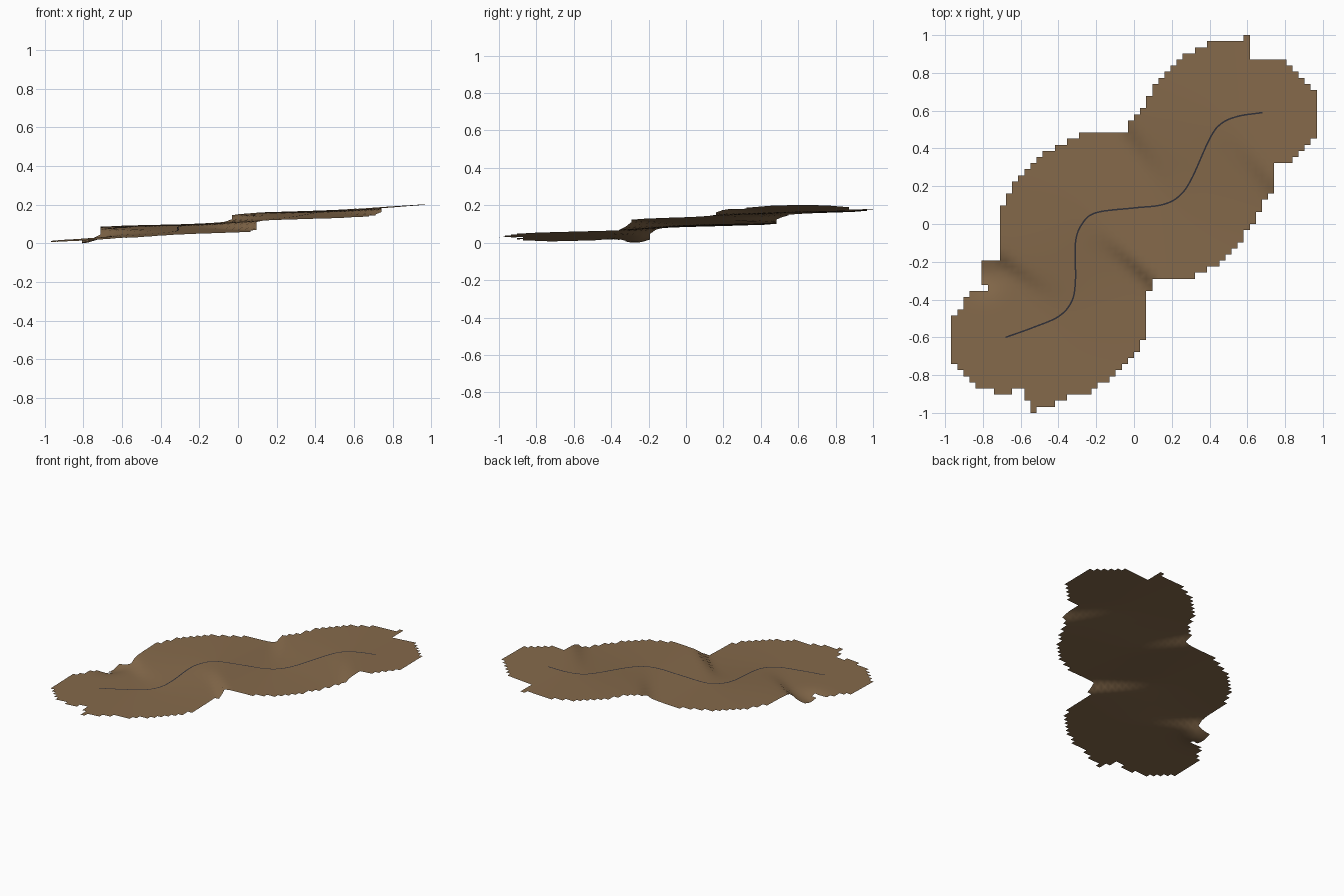
import bpy, bmesh, math
from mathutils import Vector

if "Cube" in bpy.data.objects:
    bpy.data.objects.remove(bpy.data.objects["Cube"])


def material(name, rgb):
    m = bpy.data.materials.new(name)
    m.diffuse_color = (*rgb, 1)
    m.use_nodes = True
    m.node_tree.nodes["Principled BSDF"].inputs["Base Color"].default_value = m.diffuse_color
    return m


earth = material("earth brown", (0.235, 0.143, 0.070))
asphalt = material("dark asphalt", (0.03, 0.03, 0.04))

# Centre line of the road, seen from above
ROUTE = [(-0.68, -0.60), (-0.54, -0.55), (-0.40, -0.49), (-0.33, -0.41), (-0.31, -0.30),
         (-0.31, -0.10), (-0.275, 0.0), (-0.20, 0.06), (0.0, 0.085), (0.14, 0.10),
         (0.23, 0.14), (0.30, 0.23), (0.40, 0.45), (0.46, 0.53), (0.55, 0.57), (0.68, 0.59)]


def smooth_curve(pts, n=8):
    v = [Vector(p) for p in pts]
    v = [2 * v[0] - v[1]] + v + [2 * v[-1] - v[-2]]
    out = []
    for a, b, c, d in zip(v, v[1:], v[2:], v[3:]):
        for i in range(n):
            t = i / n
            out.append(0.5 * (2 * b + (c - a) * t + (2 * a - 5 * b + 4 * c - d) * t * t
                              + (3 * b - a - 3 * c + d) * t ** 3))
    return out + [v[-2]]


road = smooth_curve(ROUTE)

# Evenly spaced (x, y, distance) samples, run on straight past both ends
first, last = (road[0] - road[1]).normalized(), (road[-1] - road[-2]).normalized()
line = [road[0] + first * 0.5] + road + [road[-1] + last * 0.5]
samples, travelled = [], -0.5
for a, b in zip(line, line[1:]):
    length = (b - a).length
    k = max(1, round(length / 0.02))
    for i in range(k):
        p = a.lerp(b, i / k)
        samples.append((p.x, p.y, travelled + length * i / k, length / k))
    travelled += length


def height(x, y):
    """Ground follows the steady climb of the nearest stretch of road."""
    d = [math.hypot(x - s[0], y - s[1]) for s in samples]
    near = min(d)
    total = weight = 0
    for di, s in zip(d, samples):
        w = math.exp(-(di - near) / 0.012) * s[3]
        total += w * s[2]
        weight += w
    dip = 0.03 * math.exp(-((x + 0.80) ** 2 + (y + 0.27) ** 2) / 0.008)
    return max(0.0, 0.035 + 0.073 * total / weight - dip)


# Outline of the ground; grid cells whose centre lies inside are kept
OUTLINE = [(-0.54, -1.0), (-0.51, -1.0), (-0.51, -0.965), (-0.44, -0.965), (-0.35, -0.91),
           (-0.25, -0.895), (-0.17, -0.85), (0.01, -0.68), (0.075, -0.54), (0.077, -0.37),
           (0.108, -0.37), (0.108, -0.305), (0.24, -0.305), (0.34, -0.26), (0.47, -0.20),
           (0.58, -0.07), (0.64, 0.03), (0.73, 0.18), (0.735, 0.317), (0.80, 0.317),
           (0.89, 0.39), (0.968, 0.485), (0.968, 0.677), (0.895, 0.78), (0.83, 0.825),
           (0.77, 0.873), (0.635, 0.873), (0.60, 0.94), (0.60, 1.0), (0.57, 1.0),
           (0.57, 0.97), (0.435, 0.97), (0.34, 0.925), (0.26, 0.885), (0.11, 0.75),
           (0.02, 0.57), (-0.018, 0.54), (-0.018, 0.48), (-0.28, 0.48), (-0.38, 0.43),
           (-0.55, 0.32), (-0.66, 0.18), (-0.704, 0.08), (-0.704, -0.205), (-0.80, -0.205),
           (-0.80, -0.305), (-0.77, -0.31), (-0.78, -0.36), (-0.87, -0.37), (-0.93, -0.45),
           (-0.968, -0.51), (-0.968, -0.70), (-0.92, -0.78), (-0.84, -0.863),
           (-0.736, -0.863), (-0.73, -0.90), (-0.645, -0.90), (-0.645, -0.863),
           (-0.58, -0.863), (-0.575, -0.93), (-0.54, -0.93)]


def inside(x, y):
    hit = False
    for (x1, y1), (x2, y2) in zip(OUTLINE, OUTLINE[1:] + OUTLINE[:1]):
        if (y1 > y) != (y2 > y) and x < x1 + (y - y1) * (x2 - x1) / (y2 - y1):
            hit = not hit
    return hit


def finish(bm, name, mat):
    me = bpy.data.meshes.new(name)
    bm.to_mesh(me)
    bm.free()
    me.materials.append(mat)
    for p in me.polygons:
        p.use_smooth = True
    ob = bpy.data.objects.new(name, me)
    bpy.context.collection.objects.link(ob)


# Ground: stepped-edge sheet of square cells
COLS, ROWS = 60, 62
CELL = 2 / ROWS
bm = bmesh.new()
corner = {}


def vert(i, j):
    if (i, j) not in corner:
        x, y = (i - COLS / 2) * CELL, (j - ROWS / 2) * CELL
        corner[i, j] = bm.verts.new((x, y, height(x, y)))
    return corner[i, j]


for i in range(COLS):
    for j in range(ROWS):
        if inside((i + 0.5 - COLS / 2) * CELL, (j + 0.5 - ROWS / 2) * CELL):
            bm.faces.new([vert(i, j), vert(i + 1, j), vert(i + 1, j + 1), vert(i, j + 1)])
low = min(v.co.z for v in bm.verts)
for v in bm.verts:
    v.co.z -= low
finish(bm, "ground", earth)

# Road: narrow ribbon lying just on the ground
bm = bmesh.new()
pairs = []
for i, p in enumerate(road):
    t = (road[min(i + 1, len(road) - 1)] - road[max(i - 1, 0)]).normalized()
    side = Vector((-t.y, t.x)) * 0.004
    z = height(p.x, p.y) - low + 0.0015
    pairs.append([bm.verts.new((*(p + s * side), z)) for s in (1, -1)])
for (a, b), (c, d) in zip(pairs, pairs[1:]):
    bm.faces.new([a, b, d, c])
finish(bm, "road", asphalt)
